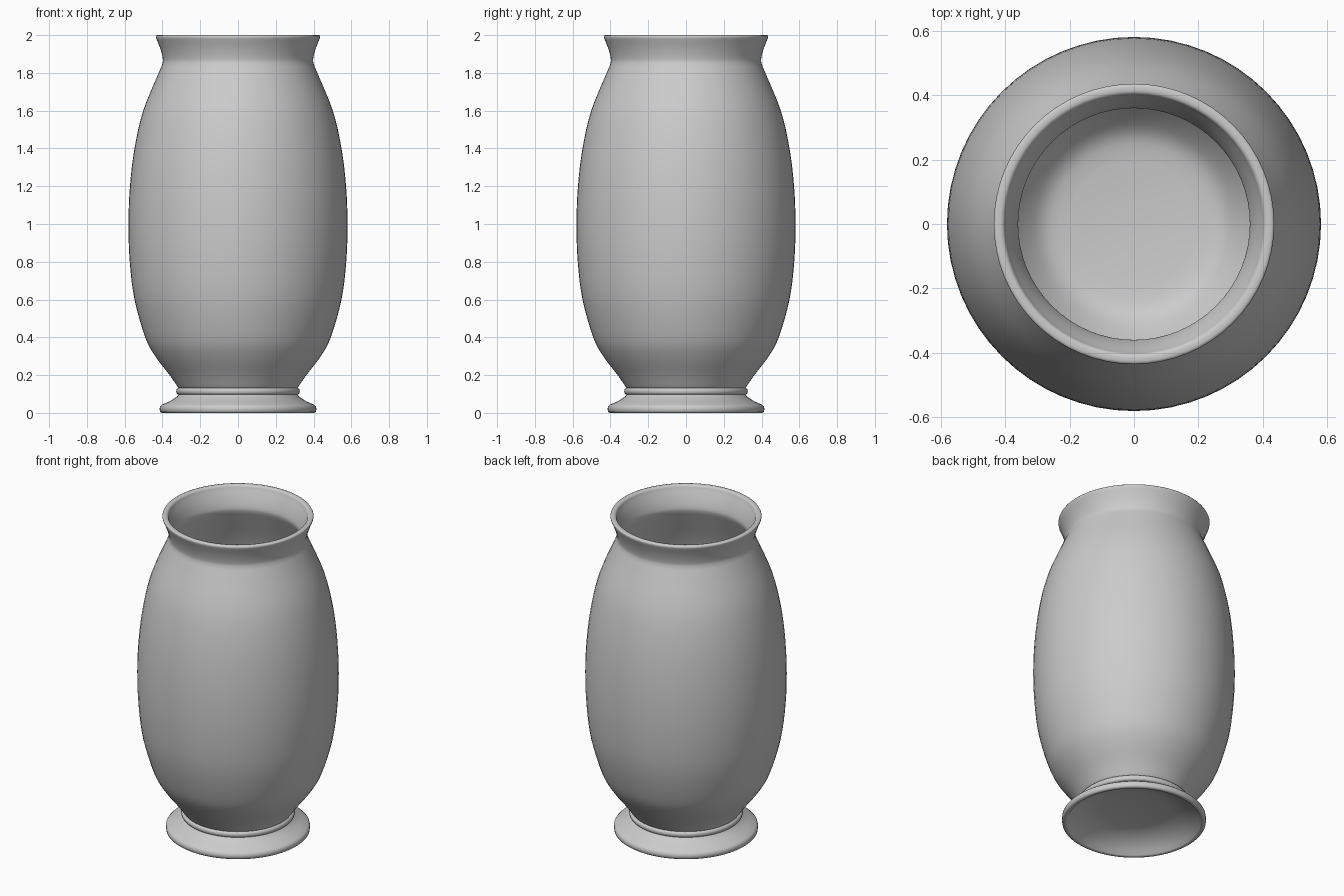
import bpy, bmesh, math

if "Cube" in bpy.data.objects:
    bpy.data.objects.remove(bpy.data.objects["Cube"])

SEGMENTS = 64


def smooth_curve(pts, steps=4):
    """Catmull-Rom interpolation through (radius, height) points."""
    ext = [pts[0]] + pts + [pts[-1]]
    out = []
    for i in range(1, len(ext) - 2):
        a, b, c, d = ext[i - 1:i + 3]
        for s in range(steps):
            t = s / steps
            out.append(tuple(0.5 * (2 * q + (r - p) * t
                                    + (2 * p - 5 * q + 4 * r - w) * t ** 2
                                    + (3 * q - p - 3 * r + w) * t ** 3)
                             for p, q, r, w in zip(a, b, c, d)))
    return out + [pts[-1]]


def lathe(name, profile):
    """Revolve a profile that starts and ends on the z axis."""
    bm = bmesh.new()
    rings = []
    for r, z in profile:
        if r < 1e-5:
            rings.append([bm.verts.new((0, 0, z))] * SEGMENTS)
        else:
            rings.append([bm.verts.new((r * math.cos(k * math.tau / SEGMENTS),
                                        r * math.sin(k * math.tau / SEGMENTS), z))
                          for k in range(SEGMENTS)])
    for lo, hi in zip(rings, rings[1:]):
        for k in range(SEGMENTS):
            n = (k + 1) % SEGMENTS
            bm.faces.new(list(dict.fromkeys((lo[k], lo[n], hi[n], hi[k]))))
    bmesh.ops.recalc_face_normals(bm, faces=bm.faces)
    mesh = bpy.data.meshes.new(name)
    bm.to_mesh(mesh)
    bm.free()
    obj = bpy.data.objects.new(name, mesh)
    bpy.context.collection.objects.link(obj)
    bpy.context.view_layer.objects.active = obj
    obj.select_set(True)
    bpy.ops.object.shade_smooth_by_angle(angle=math.radians(50))
    obj.select_set(False)
    return obj


# Hollow underside and flared foot
foot = [(0, 0.095), (0.20, 0.09), (0.27, 0.075), (0.37, 0.025), (0.385, 0.004),
        (0.392, 0), (0.405, 0), (0.413, 0.006), (0.415, 0.02), (0.413, 0.034),
        (0.403, 0.043), (0.36, 0.062), (0.325, 0.085), (0.313, 0.097)]

# Small raised ring above the foot
collar = [(0.321, 0.099), (0.326, 0.106), (0.327, 0.115), (0.326, 0.124),
          (0.32, 0.13), (0.314, 0.132)]

# Swelling body, narrow neck and flared mouth
outside = smooth_curve([(0.318, 0.136), (0.362, 0.2), (0.438, 0.3), (0.491, 0.4),
                        (0.548, 0.6), (0.573, 0.8), (0.58, 1.0), (0.572, 1.2),
                        (0.548, 1.4), (0.502, 1.6), (0.42, 1.8), (0.4, 1.85),
                        (0.399, 1.88), (0.412, 1.93), (0.434, 1.985)])

# Rounded lip
lip = [(0.435, 1.993), (0.432, 1.998), (0.426, 2.0), (0.414, 2.0),
       (0.407, 1.998), (0.402, 1.992)]

# Inner wall down to the floor
inside = smooth_curve([(0.4, 1.985), (0.376, 1.93), (0.361, 1.88), (0.362, 1.85),
                       (0.382, 1.8), (0.465, 1.6), (0.512, 1.4), (0.536, 1.2),
                       (0.543, 1.0), (0.536, 0.8), (0.511, 0.6), (0.453, 0.4),
                       (0.40, 0.3), (0.325, 0.2), (0.27, 0.155), (0.2, 0.14)])

lathe("vase", foot + collar + outside + lip + inside + [(0, 0.135)])
